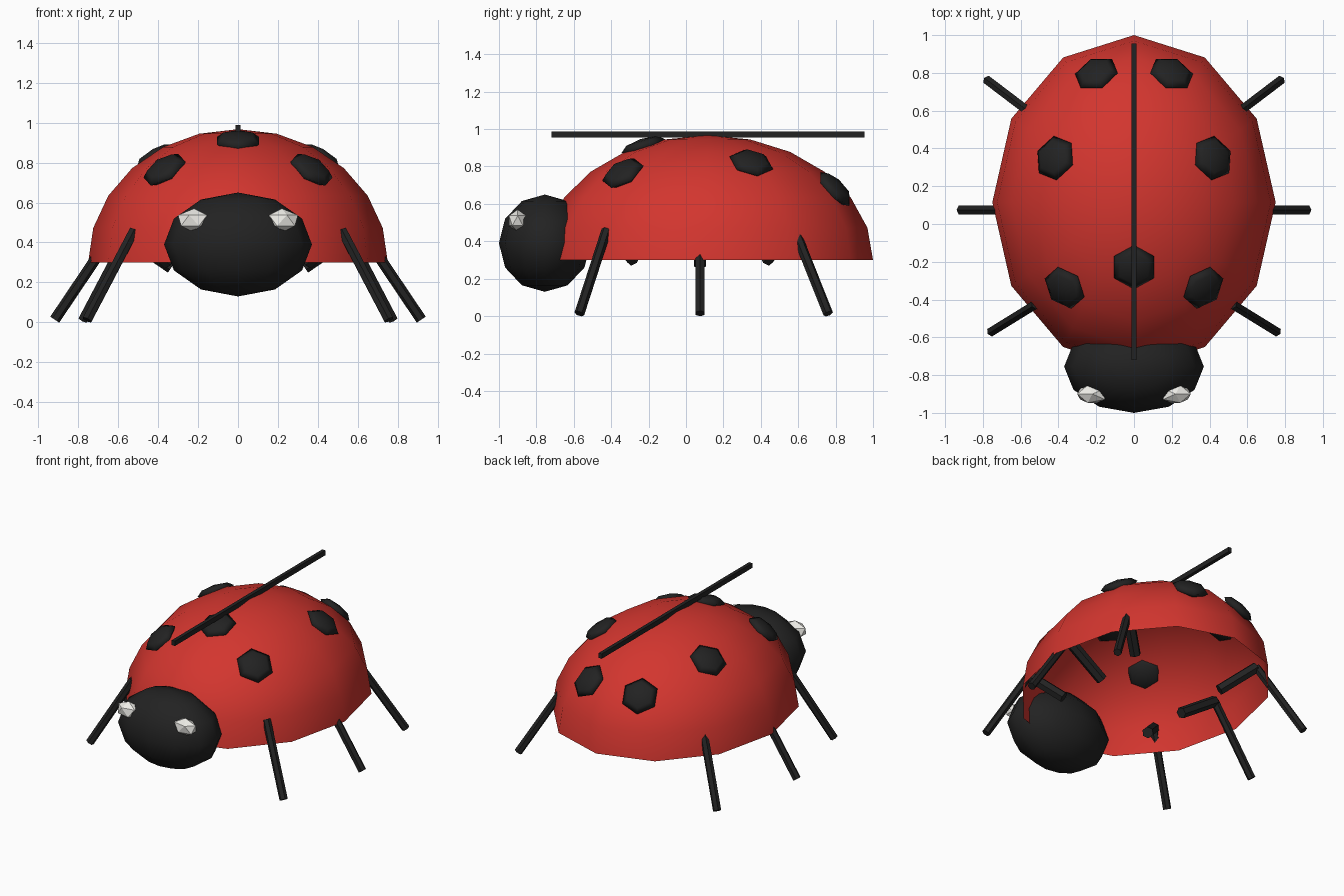
import bpy, bmesh, math
from mathutils import Matrix, Vector

if "Cube" in bpy.data.objects:
    bpy.data.objects.remove(bpy.data.objects["Cube"])


def material(name, rgb):
    m = bpy.data.materials.new(name)
    m.diffuse_color = (*rgb, 1)
    m.use_nodes = True
    m.node_tree.nodes["Principled BSDF"].inputs["Base Color"].default_value = m.diffuse_color
    return m


RED = material("red", (0.65, 0.036, 0.028))
BLACK = material("black", (0.016, 0.016, 0.016))
WHITE = material("white", (0.85, 0.84, 0.80))


def finish(name, bm, mat, matrix=Matrix(), smooth=False):
    bm.transform(matrix)
    if matrix.determinant() < 0:
        bmesh.ops.reverse_faces(bm, faces=bm.faces)
    for f in bm.faces:
        f.smooth = smooth
    me = bpy.data.meshes.new(name)
    bm.to_mesh(me)
    bm.free()
    me.materials.append(mat)
    ob = bpy.data.objects.new(name, me)
    bpy.context.collection.objects.link(ob)
    return ob


def placed(loc, scale):
    return Matrix.Translation(loc) @ Matrix.Diagonal((*scale, 1))


def rod(name, a, b, radius):
    a, b = Vector(a), Vector(b)
    bm = bmesh.new()
    bmesh.ops.create_cone(bm, cap_ends=True, segments=6, radius1=radius,
                          radius2=radius, depth=(b - a).length)
    turn = (b - a).to_track_quat('Z', 'Y').to_matrix().to_4x4()
    finish(name, bm, BLACK, Matrix.Translation((a + b) / 2) @ turn)


# Shell: open half ellipsoid
C = Vector((0, 0.115, 0.30))
R = Vector((0.75, 0.885, 0.667))
bm = bmesh.new()
bmesh.ops.create_uvsphere(bm, u_segments=12, v_segments=12, radius=1)
bmesh.ops.delete(bm, geom=[v for v in bm.verts if v.co.z < -0.01], context='VERTS')
finish("shell", bm, RED, placed(C, R), smooth=True)

# Head
bm = bmesh.new()
bmesh.ops.create_uvsphere(bm, u_segments=12, v_segments=6, radius=1)
finish("head", bm, BLACK, placed((0, -0.755, 0.39), (0.37, 0.245, 0.26)), smooth=True)

# Wing seam
bm = bmesh.new()
bmesh.ops.create_cube(bm, size=1)
finish("wing_seam", bm, BLACK, placed((0, 0.118, 0.971), (0.025, 1.675, 0.034)))


# Spots: flattened six-sided spheres lying on the shell
def spot(name, x, y):
    u, v = x / R.x, (y - C.y) / R.y
    w = math.sqrt(1 - u * u - v * v)
    pos = Vector((x, y, C.z + R.z * w))
    n = Vector((u / R.x, v / R.y, w / R.z)).normalized()
    up = (Vector((0, 0, 1)) - n * n.z).normalized()
    turn = Matrix((up, n.cross(up), n)).transposed().to_4x4()
    bm = bmesh.new()
    bmesh.ops.create_uvsphere(bm, u_segments=6, v_segments=4, radius=1)
    # put a corner of the hexagon on local x
    corner = max((p.co for p in bm.verts), key=lambda c: c.xy.length)
    align = Matrix.Rotation(-math.atan2(corner.y, corner.x), 4, 'Z')
    finish(name, bm, BLACK, Matrix.Translation(pos - n * 0.005) @ turn
           @ Matrix.Diagonal((0.122, 0.122, 0.04, 1)) @ align, smooth=True)


spot("spot_centre", 0, -0.23)
for side, s in (("left", -1), ("right", 1)):
    for part, x, y in (("front", 0.37, -0.34), ("middle", 0.42, 0.35), ("rear", 0.20, 0.80)):
        spot(f"spot_{part}_{side}", s * x, y)

    # Eyes
    bm = bmesh.new()
    bmesh.ops.create_icosphere(bm, subdivisions=1, radius=1)
    finish(f"eye_{side}", bm, WHITE, placed((s * 0.22, -0.90, 0.51), (s * 0.09, 0.055, 0.06)))

    # Legs: upper part inside the shell, lower part down to the foot
    for part, hip, knee, foot in (
        ("front", (0.35, -0.28, 0.30), (0.52, -0.425, 0.46), (0.755, -0.57, 0.013)),
        ("middle", (0.33, 0.075, 0.28), (0.61, 0.075, 0.47), (0.917, 0.075, 0.014)),
        ("rear", (0.35, 0.43, 0.30), (0.535, 0.578, 0.47), (0.775, 0.76, 0.013)),
    ):
        h, k, f = [(s * p[0], p[1], p[2]) for p in (hip, knee, foot)]
        rod(f"upper_leg_{part}_{side}", h, k, 0.037)
        rod(f"lower_leg_{part}_{side}", k, f, 0.027)
